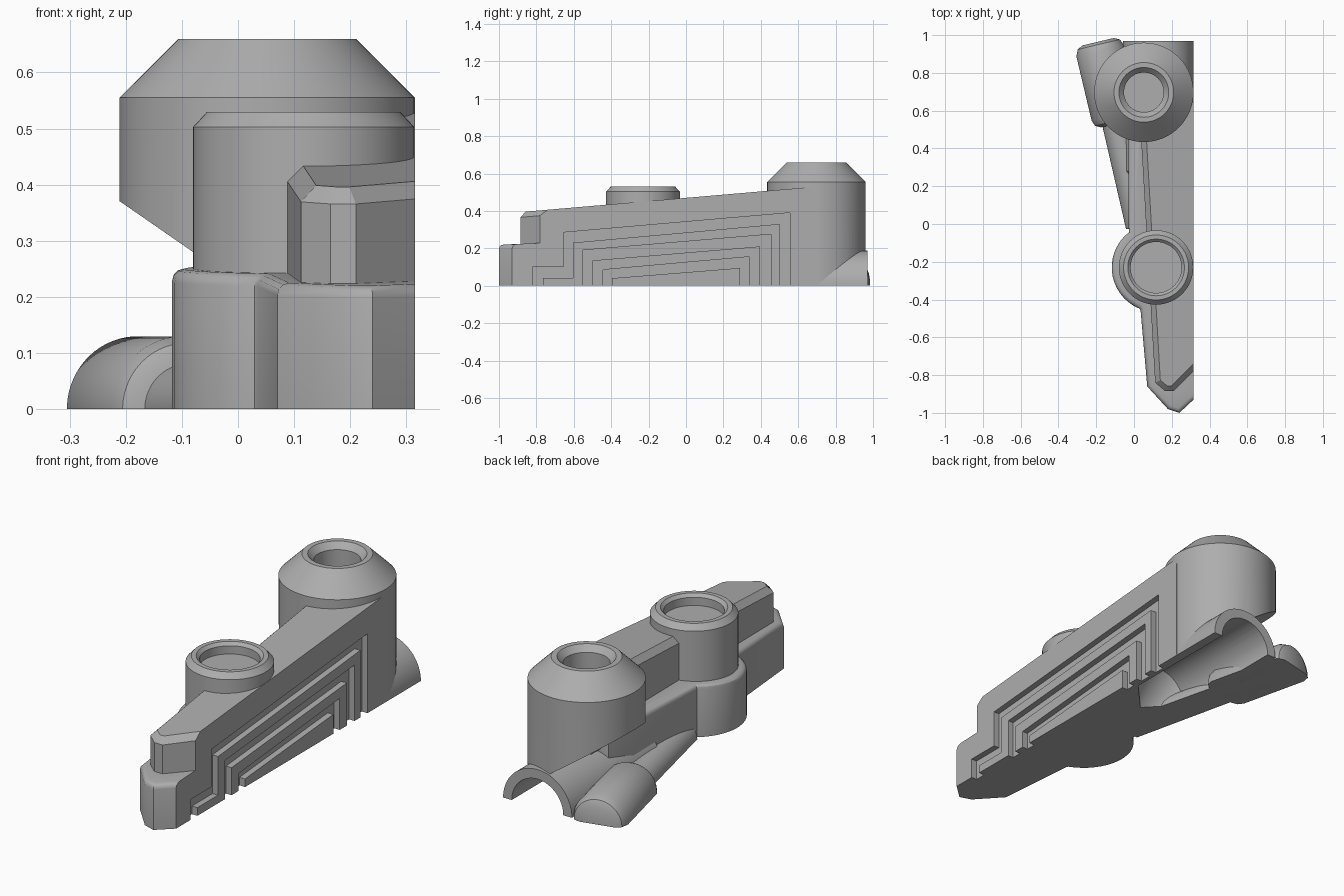
import bpy, bmesh
from math import cos, sin, pi, radians
from mathutils import Matrix, Vector

cube = bpy.data.objects.get("Cube")
if cube:
    bpy.data.objects.remove(cube)

grey = bpy.data.materials.new("plain grey")
grey.use_nodes = True
colour = (0.42, 0.42, 0.42, 1)
grey.diffuse_color = colour
grey.node_tree.nodes["Principled BSDF"].inputs["Base Color"].default_value = colour

SIDE = 0.315  # flat mating side


def finish(name, bm):
    bmesh.ops.recalc_face_normals(bm, faces=bm.faces)
    mesh = bpy.data.meshes.new(name)
    bm.to_mesh(mesh)
    bm.free()
    mesh.materials.append(grey)
    ob = bpy.data.objects.new(name, mesh)
    bpy.context.collection.objects.link(ob)
    return ob


def clip(bm, point, normal):
    """Cut away everything behind a plane and cap the cut."""
    geom = bm.verts[:] + bm.edges[:] + bm.faces[:]
    bmesh.ops.bisect_plane(bm, geom=geom, plane_co=point, plane_no=normal, clear_inner=True)
    bmesh.ops.holes_fill(bm, edges=[e for e in bm.edges if e.is_boundary])


def lathe(name, profile, start, direction=(0, 0, 1), segs=64, planes=()):
    """Revolve (radius, distance) points round an axis; ends close on the axis."""
    bm = bmesh.new()
    rings = []
    for r, d in profile:
        if r == 0:
            rings.append([bm.verts.new((0, 0, d))] * segs)
        else:
            rings.append([bm.verts.new((r * cos(2 * pi * i / segs), r * sin(2 * pi * i / segs), d))
                          for i in range(segs)])
    for a, b in zip(rings, rings[1:]):
        for i in range(segs):
            j = (i + 1) % segs
            bm.faces.new(list(dict.fromkeys((a[i], a[j], b[j], b[i]))))
    bmesh.ops.recalc_face_normals(bm, faces=bm.faces)
    turn = Vector((0, 0, 1)).rotation_difference(Vector(direction)).to_matrix().to_4x4()
    bm.transform(Matrix.Translation(start) @ turn)
    for point, normal in planes:
        clip(bm, point, normal)
    return finish(name, bm)


def slab(name, outline, bottom, top, bevel, segments=1):
    """Upright block with a sloping top, bevelled everywhere but the mating side."""
    bm = bmesh.new()
    low = [bm.verts.new((x, y, bottom)) for x, y in outline]
    high = [bm.verts.new((x, y, top(y))) for x, y in outline]
    bm.faces.new(low)
    bm.faces.new(high)
    n = len(outline)
    for i in range(n):
        j = (i + 1) % n
        bm.faces.new((low[i], low[j], high[j], high[i]))
    bmesh.ops.recalc_face_normals(bm, faces=bm.faces)
    rim = [e for e in bm.edges if all(v in high for v in e.verts)
           and not all(v.co.x > SIDE - 0.001 for v in e.verts)]
    bmesh.ops.bevel(bm, geom=rim, offset=bevel, segments=segments, profile=0.5,
                    affect='EDGES', clamp_overlap=True)
    return finish(name, bm)


def boolean(ob, other, operation):
    mod = ob.modifiers.new("cut", 'BOOLEAN')
    mod.operation, mod.solver, mod.object = operation, 'EXACT', other
    bpy.context.view_layer.objects.active = ob
    bpy.ops.object.modifier_apply(modifier=mod.name)


GROUND = ((0, 0, 0), (0, 0, 1))
BOSS = (0.117, -0.23)

# Lower body, wrapping round the small socket
arc = [(BOSS[0] + 0.235 * cos(radians(a)), BOSS[1] + 0.235 * sin(radians(a)))
       for a in range(248, 127, -8)]
outline = [(SIDE, -0.93), (0.24, -1.0), (0.18, -0.98), (0.07, -0.86), (0.035, -0.46)]
outline += arc + [(-0.03, 0.45), (0.0, 0.6), (0.2, 0.69), (SIDE, 0.69)]
body = slab("lower_body", outline, 0, lambda y: 0.25 + 0.04 * (y + 0.23), 0.022, 3)

# Sloping upper spine
spine = slab("upper_spine", [(SIDE, -0.78), (0.21, -0.885), (0.165, -0.885), (0.112, -0.84),
                             (0.035, 0.5), (0.03, 0.69), (SIDE, 0.69)],
             0.18, lambda y: 0.395 + 0.086 * (y + 0.87), 0.028)
boolean(body, spine, 'UNION')
bpy.data.objects.remove(spine)

# Small and large round sockets
small = lathe("small_socket", [(0, 0.2), (0.197, 0.2), (0.197, 0.503), (0.172, 0.53),
                               (0.15, 0.53), (0.135, 0.515), (0.135, 0.475), (0, 0.475)],
              (*BOSS, 0))
large = lathe("large_socket", [(0, 0), (0.263, 0), (0.263, 0.555), (0.158, 0.66),
                               (0.132, 0.66), (0.105, 0.63), (0.105, 0.55), (0, 0.55)],
              (0.052, 0.697, 0), planes=[((-0.21, 0, 0.37), (0.09, 0, 0.13)), GROUND])

# Half-round channel at the rear
channel = lathe("rear_channel", [(0, 0), (0.13, 0), (0.187, 0.08), (0.187, 0.77), (0, 0.77)],
                (0.128, 0.2, 0), (0, 1, 0), planes=[GROUND])

# Side branch: thin arm and thick rounded end, splayed outwards
axis = Vector((0.23, -0.97, 0)).normalized()
rear = Vector((-0.19, 0.965, 0))
lathe("branch_arm", [(0, 0.3), (0.08, 0.3), (0.085, 1.0), (0, 1.02)], rear, axis,
      planes=[GROUND])
lathe("branch_end", [(0, 0), (0.085, 0), (0.115, 0.015), (0.13, 0.05), (0.13, 0.4),
                     (0.118, 0.43), (0.09, 0.445), (0, 0.445)], rear, axis, planes=[GROUND])


# Nested grooves on the mating side
def arch(left, right, z_left, z_right, foot=None):
    path = [(left, -0.05), (left, z_left), (right, z_right), (right, -0.05)]
    if foot:
        y, z = foot
        path[:1] = [(y, -0.05), (y, z), (left, z)]
    return path


pairs = [
    (arch(-0.655, 0.555, 0.285, 0.39, (-0.82, 0.1)),
     arch(-0.605, 0.5, 0.23, 0.33, (-0.765, 0.04))),
    (arch(-0.55, 0.455, 0.19, 0.275), arch(-0.5, 0.395, 0.135, 0.21)),
    (arch(-0.445, 0.34, 0.085, 0.155), arch(-0.395, 0.29, 0.04, 0.095)),
]
cutters = []
for outer, inner in pairs:
    bm = bmesh.new()
    face = bm.faces.new([bm.verts.new((SIDE - 0.03, y, z)) for y, z in outer + inner[::-1]])
    new = bmesh.ops.extrude_face_region(bm, geom=[face])["geom"]
    bmesh.ops.translate(bm, vec=(0.08, 0, 0), verts=[v for v in new if isinstance(v, bmesh.types.BMVert)])
    cutters.append(finish("groove_cutter", bm))

# Round bore with a conical tip
bore = lathe("bore_cutter", [(0, 0), (0.14, 0.15), (0.14, 0.9), (0, 0.9)],
             (0.128, 0.2, 0), (0, 1, 0))
for ob in (body, small, channel):
    for cutter in cutters:
        boolean(ob, cutter, 'DIFFERENCE')
for ob in (body, channel, large):
    boolean(ob, bore, 'DIFFERENCE')
for cutter in cutters + [bore]:
    bpy.data.objects.remove(cutter)

# Smooth the round faces, keep the edges crisp
for ob in bpy.context.collection.objects:
    if ob.type == 'MESH':
        bpy.ops.object.select_all(action='DESELECT')
        ob.select_set(True)
        bpy.context.view_layer.objects.active = ob
        bpy.ops.object.shade_smooth_by_angle(angle=radians(30))
